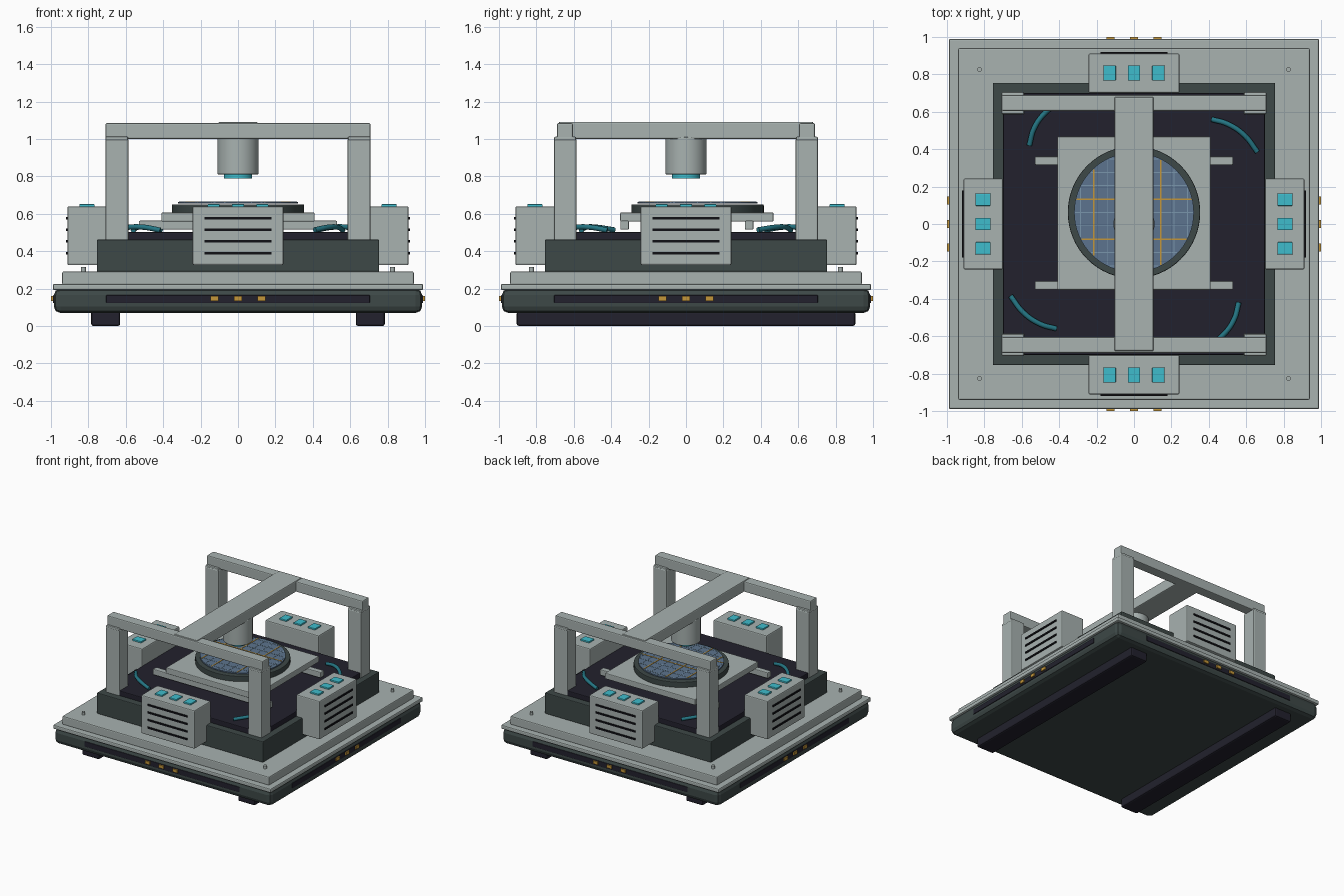
import bpy, bmesh, math
from mathutils import Matrix, Vector

if "Cube" in bpy.data.objects:
    bpy.data.objects.remove(bpy.data.objects["Cube"])


def mat(name, r, g, b):
    def lin(c):
        c /= 255
        return c / 12.92 if c < 0.04045 else ((c + 0.055) / 1.055) ** 2.4
    m = bpy.data.materials.new(name)
    m.diffuse_color = (lin(r), lin(g), lin(b), 1)
    m.use_nodes = True
    m.node_tree.nodes["Principled BSDF"].inputs["Base Color"].default_value = m.diffuse_color
    return m


GREY = mat("light grey metal", 168, 178, 176)
GREEN = mat("dark green grey", 61, 72, 71)
NAVY = mat("dark navy", 34, 33, 45)
BLACK = mat("slot black", 16, 16, 21)
CYAN = mat("cyan", 62, 188, 204)
TEAL = mat("teal cable", 36, 118, 132)
GOLD = mat("gold", 196, 150, 58)
BLUE = mat("wafer blue", 92, 116, 142)
PALE = mat("pale grid blue", 122, 150, 172)


def finish(bm, name, material, bevel=0, seg=2):
    me = bpy.data.meshes.new(name)
    bm.to_mesh(me)
    bm.free()
    ob = bpy.data.objects.new(name, me)
    bpy.context.collection.objects.link(ob)
    me.materials.append(material)
    if bevel:
        mod = ob.modifiers.new("bevel", 'BEVEL')
        mod.width, mod.segments = bevel, seg
        mod.limit_method = 'ANGLE'
    return ob


def box(name, x, y, z, material, bevel=0, turn=0):
    """Box from (min, max) pairs, turned about the z axis by quarter turns."""
    bm = bmesh.new()
    size = (x[1] - x[0], y[1] - y[0], z[1] - z[0])
    mid = Vector((sum(x) / 2, sum(y) / 2, sum(z) / 2))
    bmesh.ops.create_cube(bm, size=1, matrix=Matrix.Translation(mid) @ Matrix.Diagonal((*size, 1)))
    bm.transform(Matrix.Rotation(turn * math.pi / 2, 4, 'Z'))
    return finish(bm, name, material, bevel)


def cyl(name, c, r, z, material, bevel=0, sides=48):
    bm = bmesh.new()
    bmesh.ops.create_cone(bm, cap_ends=True, segments=sides, radius1=r, radius2=r, depth=z[1] - z[0],
                          matrix=Matrix.Translation((c[0], c[1], sum(z) / 2)))
    for f in bm.faces:
        f.smooth = len(f.verts) == 4
    for e in bm.edges:
        e.smooth = all(f.smooth for f in e.link_faces)
    return finish(bm, name, material, bevel)


def sq(a):
    return (-a, a)


# base, deck plates and chassis
box("base", sq(.985), sq(.985), (.07, .2), GREEN, .035)
box("deck_lip", sq(.99), sq(.99), (.192, .225), GREY, .008)
box("deck", sq(.94), sq(.94), (.22, .292), GREY, .008)
box("chassis", sq(.755), sq(.755), (.29, .462), GREEN, .006)
box("stage_bed", sq(.70), sq(.70), (.45, .502), NAVY, .006)

# feet, deck bolts and gantry posts
for s in (-1, 1):
    box("foot_runner", sorted((s * .63, s * .785)), sq(.905), (0, .08), NAVY, .012)
    for t in (-1, 1):
        cyl("deck_bolt", (s * .826, t * .826), .013, (.285, .315), GREY, sides=16)
        box("gantry_post", sorted((s * .585, s * .708)), sorted((t * .585, t * .705)), (.455, 1.0), GREY, .008)
        box("post_cap", sorted((s * .588, s * .708)), sorted((t * .588, t * .705)), (.99, 1.012), GREY, .006)
    box("gantry_rail", sq(.708), sorted((s * .605, s * .69)), (1.0, 1.085), GREY, .008)

# cross beam and optical head
box("cross_beam", sq(.105), sq(.68), (1.0, 1.092), GREY, .008)
cyl("optic_barrel", (0, 0), .11, (.81, 1.01), GREY, .006)
cyl("optic_lens", (0, 0), .075, (.79, .815), CYAN)

# side details repeated on all four sides
for k in range(4):
    box("side_channel", sq(.705), (-.99, -.97), (.122, .165), NAVY, .004, k)
    for x in (-.125, 0, .125):
        box("contact", (x - .022, x + .022), (-1.0, -.98), (.135, .16), GOLD, 0, k)
    box("drive_module", sq(.243), (-.912, -.70), (.325, .64), GREY, .008, k)
    for z in (.39, .453, .515, .577):
        box("vent_slot", sq(.18), (-.919, -.905), (z - .007, z + .007), BLACK, 0, k)
    for x in (-.13, 0, .13):
        box("indicator", (x - .033, x + .033), (-.848, -.767), (.635, .652), CYAN, .004, k)

# moving stage on its two guide rods
CY = .062
box("stage_plate", sq(.41), (-.352, .468), (.558, .607), GREY, .006)
for y in (-.328, .338):
    box("guide_rod", sq(.53), (y - .023, y + .023), (.515, .563), GREY, .006)

# chuck and wafer
cyl("chuck", (0, CY), .354, (.603, .65), GREEN, .005, 64)
cyl("wafer", (0, CY), .32, (.655, .664), BLUE, 0, 64)

# wafer die lines, trimmed to the round edge
for i in range(-4, 5):
    d = i * .0715
    h = math.sqrt(.315 ** 2 - d * d)
    gold = i in (-3, -1, 2)
    w, top, m = (.004, .6665, GOLD) if gold else (.0025, .6655, PALE)
    box("die_column", (d - w, d + w), (CY - h, CY + h), (.662, top), m)
    gold = i in (-2, 1)
    w, top, m = (.004, .6665, GOLD) if gold else (.0025, .6655, PALE)
    box("die_row", sq(h), (CY + d - w, CY + d + w), (.662, top), m)

# cables near the bed corners, each pair half a turn apart
paths = [[(.415, .56), (.50, .535), (.59, .475), (.66, .385)],
         [(-.56, .42), (-.535, .51), (-.48, .59), (-.41, .645)]]
for p in paths:
    for s in (1, -1):
        cu = bpy.data.curves.new("cable", 'CURVE')
        cu.dimensions = '3D'
        cu.bevel_depth, cu.bevel_resolution, cu.use_fill_caps = .014, 2, True
        cu.resolution_u = 6
        sp = cu.splines.new('BEZIER')
        sp.bezier_points.add(len(p) - 1)
        for b, (x, y), z in zip(sp.bezier_points, p, (.512, .528, .528, .514)):
            b.co = (s * x, s * y, z)
            b.handle_left_type = b.handle_right_type = 'AUTO'
        cu.materials.append(TEAL)
        bpy.context.collection.objects.link(bpy.data.objects.new("cable", cu))
